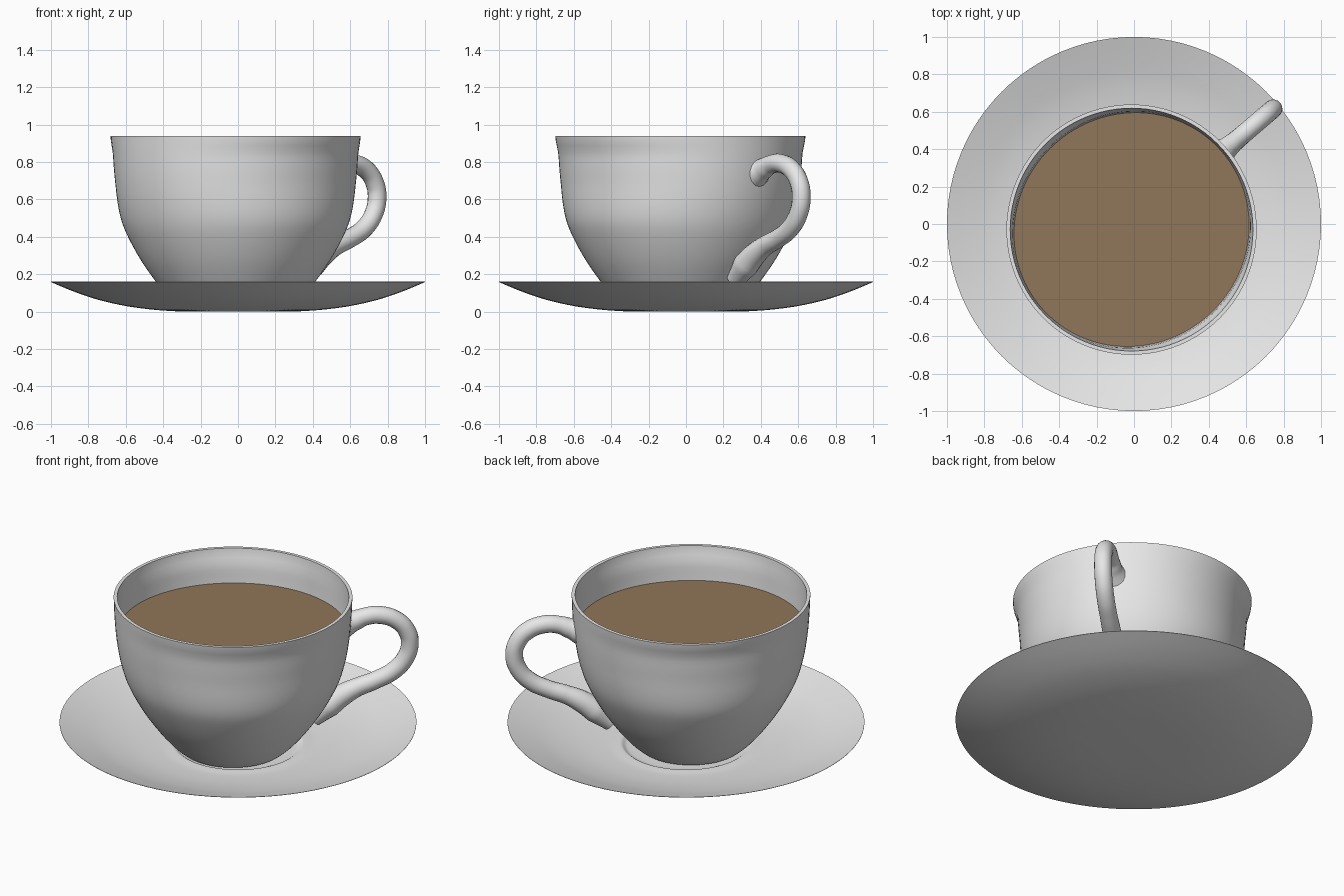
import bpy, bmesh, math
from mathutils import Vector

if "Cube" in bpy.data.objects:
    bpy.data.objects.remove(bpy.data.objects["Cube"])

CX, CY = -0.013, -0.03            # cup axis
HA = math.radians(40.5)           # direction the handle points


def material(name, rgb):
    m = bpy.data.materials.new(name)
    m.diffuse_color = (*rgb, 1)
    m.use_nodes = True
    m.node_tree.nodes["Principled BSDF"].inputs["Base Color"].default_value = m.diffuse_color
    return m


china = material("white_china", (0.8, 0.8, 0.8))
brown = material("milky_coffee", (0.28, 0.18, 0.10))


def smooth_profile(pts, n=4):
    """Catmull-Rom sampling through a few profile points."""
    p = [pts[0]] + list(pts) + [pts[-1]]
    out = []
    for i in range(1, len(p) - 2):
        a, b, c, d = (Vector(v) for v in p[i - 1:i + 3])
        for k in range(n):
            t = k / n
            out.append(0.5 * (2 * b + (c - a) * t + (2 * a - 5 * b + 4 * c - d) * t * t
                              + (3 * b - a - 3 * c + d) * t ** 3))
    out.append(Vector(pts[-1]))
    return out


def waist(a, z):
    """Slight pinch below the lip, on the sides square to the handle."""
    def step(lo, hi):
        t = min(1, max(0, (z - lo) / (hi - lo)))
        return t * t * (3 - 2 * t)
    return -0.023 * math.sin(a - HA) ** 2 * step(0.45, 0.72) * (1 - step(0.83, 0.94))


def finish(ob, mat, angle=40):
    ob.data.materials.append(mat)
    bpy.ops.object.select_all(action='DESELECT')
    ob.select_set(True)
    bpy.context.view_layer.objects.active = ob
    bpy.ops.object.shade_smooth_by_angle(angle=math.radians(angle))


def lathe(name, prof, mat, cx=0, cy=0, pinch=False, seg=96):
    bm = bmesh.new()
    rings = []
    for r, z in prof:
        if r < 1e-4:
            rings.append([bm.verts.new((cx, cy, z))])
            continue
        ring = []
        for i in range(seg):
            a = 2 * math.pi * i / seg
            q = r + (waist(a, z) if pinch else 0)
            ring.append(bm.verts.new((cx + q * math.cos(a), cy + q * math.sin(a), z)))
        rings.append(ring)
    for A, B in zip(rings, rings[1:]):
        for i in range(seg):
            j = (i + 1) % seg
            if len(A) == 1:
                bm.faces.new((A[0], B[j], B[i]))
            elif len(B) == 1:
                bm.faces.new((A[i], A[j], B[0]))
            else:
                bm.faces.new((A[i], A[j], B[j], B[i]))
    bmesh.ops.recalc_face_normals(bm, faces=bm.faces)
    me = bpy.data.meshes.new(name)
    bm.to_mesh(me)
    bm.free()
    ob = bpy.data.objects.new(name, me)
    bpy.context.collection.objects.link(ob)
    finish(ob, mat)
    return ob


# Saucer: thin dish with a shallow ringed well
under = [(0.32, 0.001), (0.45, 0.010), (0.6, 0.030), (0.75, 0.064), (0.88, 0.108), (1.0, 0.158)]
top = [(1.0, 0.160), (0.88, 0.119), (0.75, 0.079), (0.6, 0.048), (0.45, 0.033), (0.385, 0.034),
       (0.36, 0.033), (0.335, 0.018), (0.3, 0.014)]
lathe("saucer", [(0, 0)] + smooth_profile(under) + smooth_profile(top) + [(0, 0.014)], china)

# Cup: outer wall up to a thin lip, then the inner wall back down
outer = [(0.30, 0.025), (0.345, 0.065), (0.39, 0.115), (0.43, 0.165), (0.50, 0.265), (0.56, 0.37),
         (0.605, 0.47), (0.635, 0.58), (0.654, 0.70), (0.664, 0.82), (0.669, 0.94)]
wall = smooth_profile(outer)
inner = [Vector((p.x - 0.02, p.y)) for p in reversed(wall) if p.y > 0.06]
lathe("cup", [(0, 0.02), (0.28, 0.02)] + wall + inner + [(0, 0.06)], china, CX, CY, True)

# Coffee surface
lathe("coffee", [(0, 0.74), (0.64, 0.74)], brown, CX, CY, True)

# Handle: tapered tube (distance from axis, height, radius)
path = [(0.62, 0.745, 0.085), (0.68, 0.762, 0.058), (0.74, 0.785, 0.05), (0.82, 0.793, 0.05),
        (0.92, 0.757, 0.05), (0.98, 0.685, 0.05), (0.995, 0.61, 0.05), (0.975, 0.53, 0.05),
        (0.91, 0.45, 0.05), (0.80, 0.39, 0.05), (0.70, 0.352, 0.053), (0.62, 0.31, 0.062),
        (0.54, 0.25, 0.07), (0.45, 0.17, 0.05)]
cu = bpy.data.curves.new("handle", 'CURVE')
cu.dimensions = '3D'
cu.bevel_depth = 1.0
cu.bevel_resolution = 6
cu.use_fill_caps = True
cu.resolution_u = 6
sp = cu.splines.new('BEZIER')
sp.bezier_points.add(len(path) - 1)
for bp, (r, z, w) in zip(sp.bezier_points, path):
    bp.co = (CX + r * math.cos(HA), CY + r * math.sin(HA), z)
    bp.radius = w
    bp.handle_left_type = bp.handle_right_type = 'AUTO'
handle = bpy.data.objects.new("handle", cu)
bpy.context.collection.objects.link(handle)
bpy.ops.object.select_all(action='DESELECT')
handle.select_set(True)
bpy.context.view_layer.objects.active = handle
bpy.ops.object.convert(target='MESH')
handle = bpy.context.view_layer.objects.active

# Trim away the handle's ends where they would poke through the inner wall
bm = bmesh.new()
bm.from_mesh(handle.data)


def inside(co):
    r = math.hypot(co.x - CX, co.y - CY)
    for p, q in zip(wall, wall[1:]):
        if p.y <= co.z <= q.y:
            return r < p.x + (q.x - p.x) * (co.z - p.y) / (q.y - p.y) - 0.012
    return False


for v in bm.verts:
    if inside(v.co):
        # pull buried vertices back into the thickness of the wall
        d = Vector((math.cos(HA), math.sin(HA), 0))
        for _ in range(200):
            if not inside(v.co):
                break
            v.co += d * 0.003
bm.to_mesh(handle.data)
bm.free()
finish(handle, china, 60)
